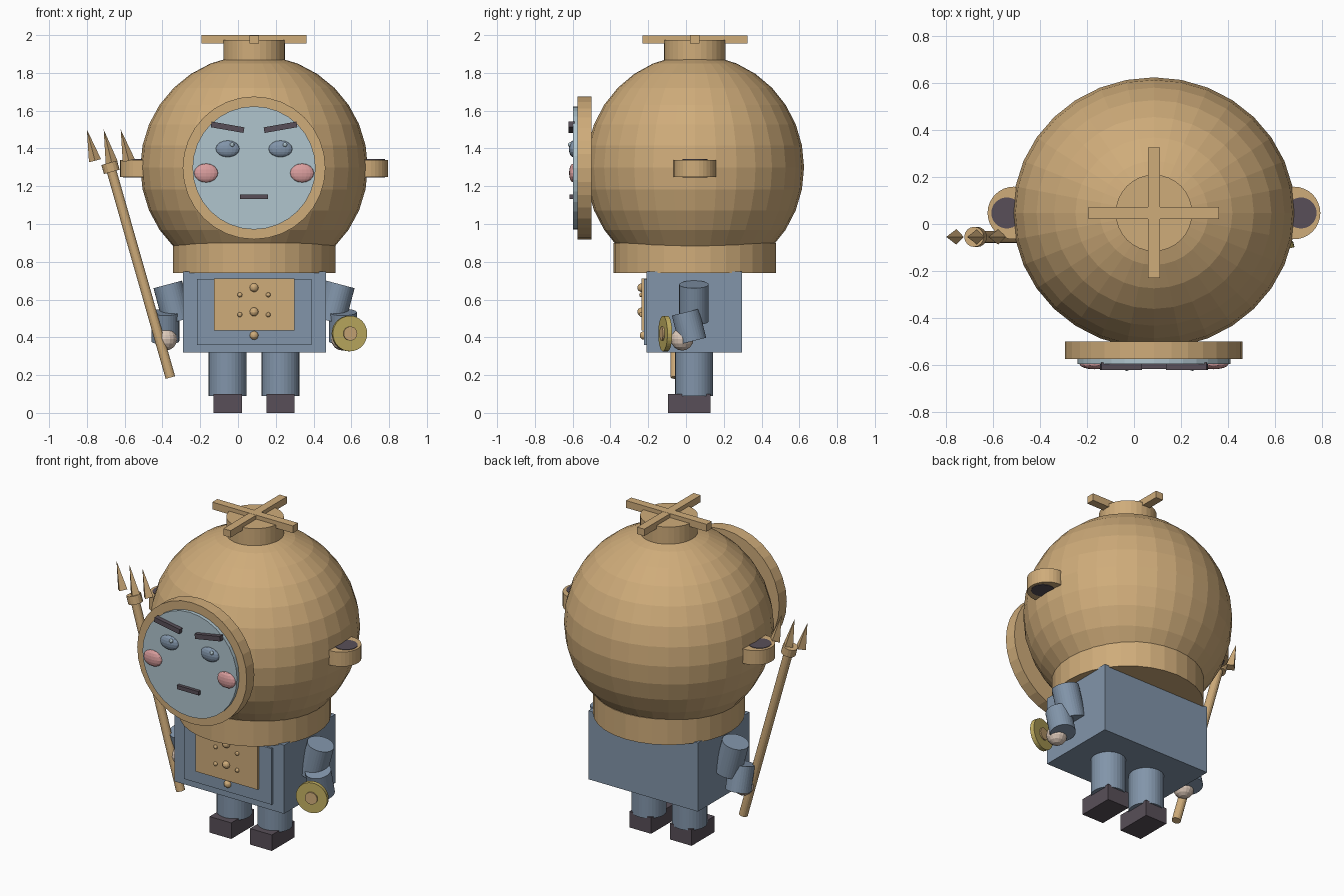
import bpy, bmesh, math
from mathutils import Vector, Matrix

if "Cube" in bpy.data.objects:
    bpy.data.objects.remove(bpy.data.objects["Cube"])

CX, CY = 0.085, 0.047   # centre line of the figure


def material(name, r, g, b):
    lin = lambda c: (c / 255 / 12.92) if c < 11 else ((c / 255 + 0.055) / 1.055) ** 2.4
    m = bpy.data.materials.new(name)
    m.diffuse_color = (lin(r), lin(g), lin(b), 1)
    m.use_nodes = True
    m.node_tree.nodes["Principled BSDF"].inputs["Base Color"].default_value = m.diffuse_color
    return m


BRASS = material("brass", 207, 172, 122)
BLUE = material("suit blue", 130, 149, 170)
GLASS = material("pale glass", 176, 197, 206)
DARK = material("dark leather", 88, 79, 88)
PINK = material("cheek pink", 218, 158, 158)
SKIN = material("skin", 220, 200, 184)
GOLD = material("gold", 194, 176, 98)


def make(name, mat, build, matrix):
    bm = bmesh.new()
    build(bm)
    bm.transform(matrix)
    me = bpy.data.meshes.new(name)
    bm.to_mesh(me)
    bm.free()
    me.materials.append(mat)
    ob = bpy.data.objects.new(name, me)
    bpy.context.collection.objects.link(ob)
    return ob


def box(name, mat, lo, hi, tilt=0.0):
    lo, hi = Vector(lo), Vector(hi)
    m = (Matrix.Translation((lo + hi) / 2) @ Matrix.Rotation(tilt, 4, 'Y')
         @ Matrix.Diagonal((*(hi - lo), 1)))
    return make(name, mat, lambda bm: bmesh.ops.create_cube(bm, size=1), m)


def rod(name, mat, a, b, r1, r2=None, sides=32):
    """Cylinder or cone from point a to point b."""
    a, b = Vector(a), Vector(b)
    d = b - a
    m = Matrix.Translation((a + b) / 2) @ d.to_track_quat('Z', 'Y').to_matrix().to_4x4()
    return make(name, mat, lambda bm: bmesh.ops.create_cone(
        bm, cap_ends=True, segments=sides, radius1=r1,
        radius2=r1 if r2 is None else r2, depth=d.length), m)


def ball(name, mat, c, r, seg=16, rings=8):
    r = (r, r, r) if isinstance(r, float) else r
    m = Matrix.Translation(c) @ Matrix.Diagonal((*r, 1))
    return make(name, mat, lambda bm: bmesh.ops.create_uvsphere(
        bm, u_segments=seg, v_segments=rings, radius=1), m)


# Helmet, collar and top valve
ball("helmet", BRASS, (CX, CY, 1.30), (0.602, 0.578, 0.595), 32, 16)
rod("collar", BRASS, (CX, CY, 0.74), (CX, CY, 0.90), 0.43)
rod("valve", BRASS, (CX, CY, 1.85), (CX, CY, 1.975), 0.163)
box("valve_bar_x", BRASS, (CX - 0.278, CY - 0.025, 1.955), (CX + 0.278, CY + 0.025, 2.0))
box("valve_bar_y", BRASS, (CX - 0.025, CY - 0.278, 1.956), (CX + 0.025, CY + 0.278, 1.999))

# Face window
rod("window_rim", BRASS, (CX, -0.50, 1.297), (CX, -0.575, 1.297), 0.378)
rod("face", GLASS, (CX, -0.55, 1.297), (CX, -0.597, 1.297), 0.326)
box("mouth", DARK, (CX - 0.075, -0.617, 1.132), (CX + 0.075, -0.59, 1.156))

# Body with chest panels
box("body", BLUE, (-0.29, -0.21, 0.32), (0.465, 0.297, 0.748))
box("chest_panel", BLUE, (-0.216, -0.222, 0.36), (0.388, -0.20, 0.71))
box("chest_plate", BRASS, (-0.128, -0.235, 0.435), (0.30, -0.21, 0.712))
for z in (0.41, 0.535, 0.663):
    ball("button", BRASS, (CX, -0.235 if z > 0.42 else -0.222, z), 0.023)
for s in (-1, 1):
    for z in (0.52, 0.625):
        ball("rivet", BRASS, (CX + s * 0.075, -0.235, z), 0.013, 12, 6)

# Mirrored parts
for s, side in ((-1, "left"), (1, "right")):
    x = lambda d: CX + s * d
    # eyes, brows, cheeks
    box(side + "_brow", DARK, (x(0.14) - 0.088, -0.623, 1.497),
        (x(0.14) + 0.088, -0.59, 1.527), -s * math.radians(10))
    ball(side + "_eye", BLUE, (x(0.14), -0.597, 1.398), (0.063, 0.023, 0.044))
    ball(side + "_eye_glint", GLASS, (x(0.14) + 0.024, -0.614, 1.42), 0.012, 12, 6)
    ball(side + "_cheek", PINK, (x(0.254), -0.597, 1.27), (0.063, 0.022, 0.05))
    # ear ports with dark cores
    rod(side + "_ear", BRASS, (x(0.597), CY, 1.25), (x(0.597), CY, 1.34), 0.112)
    rod(side + "_ear_core", DARK, (x(0.627), CY, 1.247), (x(0.627), CY, 1.343), 0.066)
    # legs and boots
    rod(side + "_leg", BLUE, (x(0.14), 0.043, 0.09), (x(0.14), 0.043, 0.33), 0.1)
    box(side + "_boot", DARK, (x(0.14) - 0.075, -0.095, 0), (x(0.14) + 0.075, 0.13, 0.1))
    # arms and hands
    rod(side + "_upper_arm", BLUE, (x(0.457), 0.042, 0.68), (x(0.405), 0.042, 0.485), 0.078)
    rod(side + "_forearm", BLUE, (x(0.47), -0.003, 0.533), (x(0.47), 0.035, 0.38), 0.074)
    ball(side + "_hand", SKIN, (x(0.468), -0.02, 0.39), 0.06)

# Gold disc in the right hand, turned slightly outward
c = Vector((0.59, -0.11, 0.42))
n = Vector((math.sin(math.radians(15)), -math.cos(math.radians(15)), 0))
rod("gold_disc", GOLD, c - n * 0.013, c + n * 0.013, 0.094)
rod("disc_hub", BRASS, c - n * 0.02, c + n * 0.022, 0.037)

# Trident in the left hand
foot, head = Vector((-0.358, -0.055, 0.187)), Vector((-0.675, -0.055, 1.30))
up = (head - foot).normalized()
rod("trident_shaft", BRASS, foot, head, 0.026, sides=16)
rod("trident_collar", BRASS, head - up * 0.025, head + up * 0.025, 0.043, sides=16)
for px, pz in ((-0.757, 1.335), (-0.668, 1.322), (-0.578, 1.335)):
    rod("trident_prong", BRASS, (px, -0.055, pz), (px - 0.043, -0.055, 1.50), 0.033, 0.0, 4)
